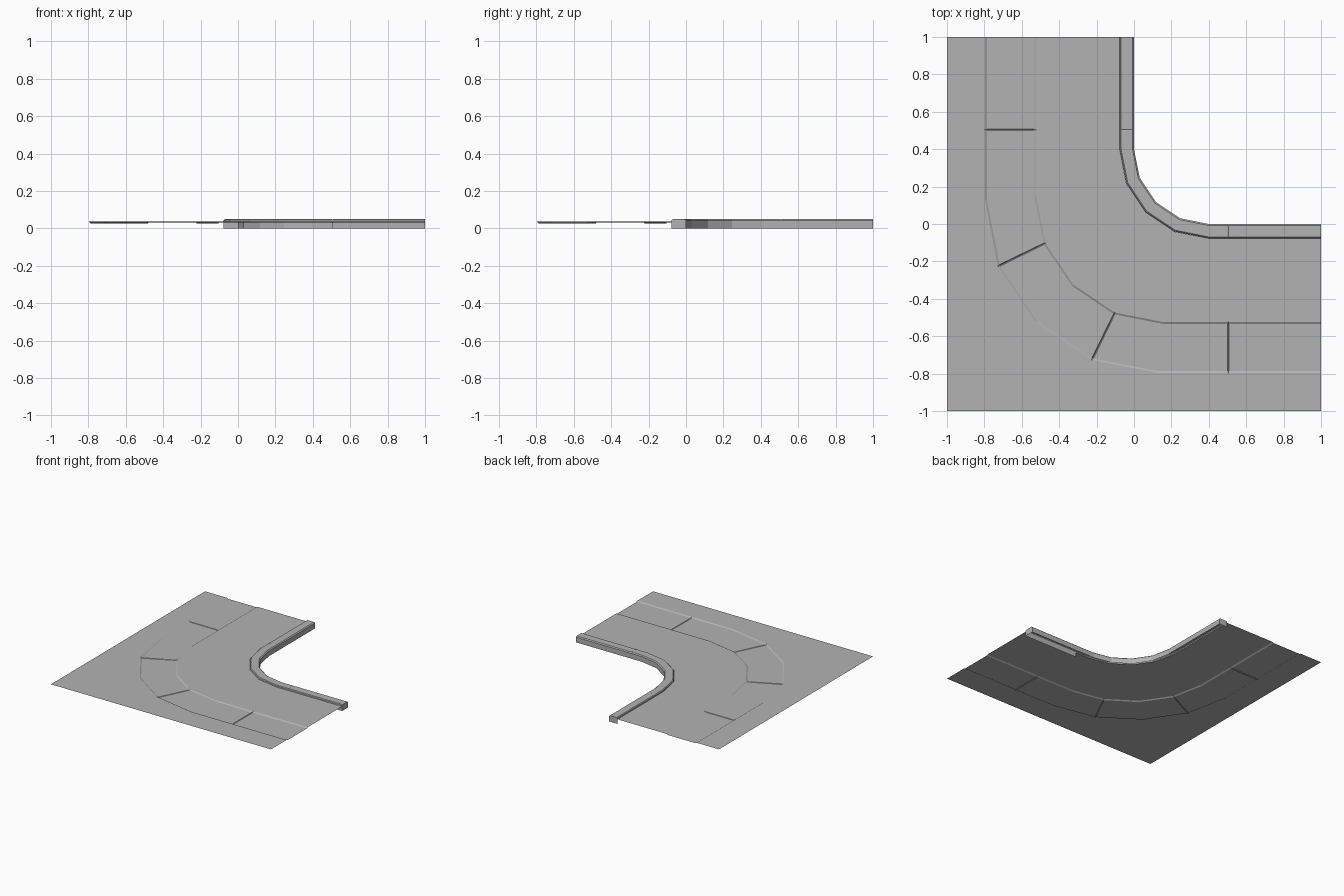
import bpy
import bmesh
from math import cos, sin, radians

cube = bpy.data.objects.get("Cube")
if cube:
    bpy.data.objects.remove(cube)

concrete = bpy.data.materials.new("grey concrete")
concrete.use_nodes = True
GREY = (0.45, 0.45, 0.45, 1)
concrete.diffuse_color = GREY
concrete.node_tree.nodes["Principled BSDF"].inputs["Base Color"].default_value = GREY

GROUND, FLOOR, TOP = 0.037, 0.031, 0.05
JOINT = 0.505

# Stations along the bend: (kind, value, is_joint)
joint = [("up", JOINT + 0.004, 0), ("up", JOINT, 1), ("up", JOINT - 0.004, 0)]
stations = [("up", 1, 0)] + joint
for k in range(5):
    angle = 180 + 22.5 * k
    if k in (1, 3):
        stations += [("arc", angle - 0.3, 0), ("arc", angle, 1), ("arc", angle + 0.3, 0)]
    else:
        stations.append(("arc", angle, 0))
stations += [("out", v, j) for _, v, j in reversed(joint)] + [("out", 1, 0)]


def place(station, centre, radius):
    kind, value, _ = station
    if kind == "up":
        return centre - radius, value
    if kind == "out":
        return value, centre - radius
    a = radians(value)
    return centre + radius * cos(a), centre + radius * sin(a)


def sweep(name, rows, path, capped=False):
    """Sweep a section of (centre, radius, height, joint drop) round the bend."""
    bm = bmesh.new()
    grid = []
    for centre, radius, height, drop in rows:
        grid.append([bm.verts.new((*place(s, centre, radius), height - drop * s[2]))
                     for s in path])
    for a, b in zip(grid, grid[1:]):
        for j in range(len(path) - 1):
            bm.faces.new((a[j], a[j + 1], b[j + 1], b[j]))
    if capped:
        bm.faces.new([row[0] for row in grid])
        bm.faces.new([row[-1] for row in reversed(grid)])
    bmesh.ops.remove_doubles(bm, verts=bm.verts, dist=0.0001)
    mesh = bpy.data.meshes.new(name)
    bm.to_mesh(mesh)
    bm.free()
    mesh.materials.append(concrete)
    obj = bpy.data.objects.new(name, mesh)
    bpy.context.collection.objects.link(obj)
    return obj


# Paving sheet with a sunken, jointed gutter strip
sweep("paving", [
    (-1, 0, GROUND, 0),
    (0.13, 0.927, GROUND, 0),
    (0.13, 0.917, FLOOR, 0.005),
    (0.16, 0.695, FLOOR, 0.005),
    (0.16, 0.685, GROUND, 0),
    (0.4, 0.477, GROUND, 0),
], stations)

# Raised kerb with softened top edges, open underneath
kerb_path = [s for s in stations if s[0] != "arc"]
kerb_arc = [("arc", 180 + 22.5 * k, 0) for k in range(5)]
kerb_path = kerb_path[:4] + kerb_arc + kerb_path[4:]
sweep("kerb", [
    (0.4, 0.477, GROUND, 0),
    (0.4, 0.475, 0.045, 0),
    (0.4, 0.469, TOP, 0.002),
    (0.4, 0.408, TOP, 0.002),
    (0.4, 0.4, 0.043, 0),
    (0.4, 0.4, 0, 0),
], kerb_path)

# End caps of the kerb, reaching down to the base
cap_rows = [(0.4, 0.477, 0, 0), (0.4, 0.477, 0.045, 0), (0.4, 0.469, TOP, 0),
            (0.4, 0.408, TOP, 0), (0.4, 0.4, 0.043, 0), (0.4, 0.4, 0, 0)]
for name, station in (("back_kerb_end", stations[0]), ("left_kerb_end", stations[-1])):
    mesh = bpy.data.meshes.new(name)
    points = [(*place(station, c, r), z) for c, r, z, _ in cap_rows]
    if station[0] == "out":
        points.reverse()
    mesh.from_pydata(points, [], [list(range(len(points)))])
    for poly in mesh.polygons:
        if poly.normal.x + poly.normal.y < 0:
            poly.flip()
    mesh.materials.append(concrete)
    bpy.context.collection.objects.link(bpy.data.objects.new(name, mesh))

# Inner skirt under the left kerb run
sweep("kerb_skirt", [(0.4, 0.477, GROUND, 0), (0.4, 0.477, 0, 0)],
      [("out", JOINT, 0), ("out", 1, 0)])
